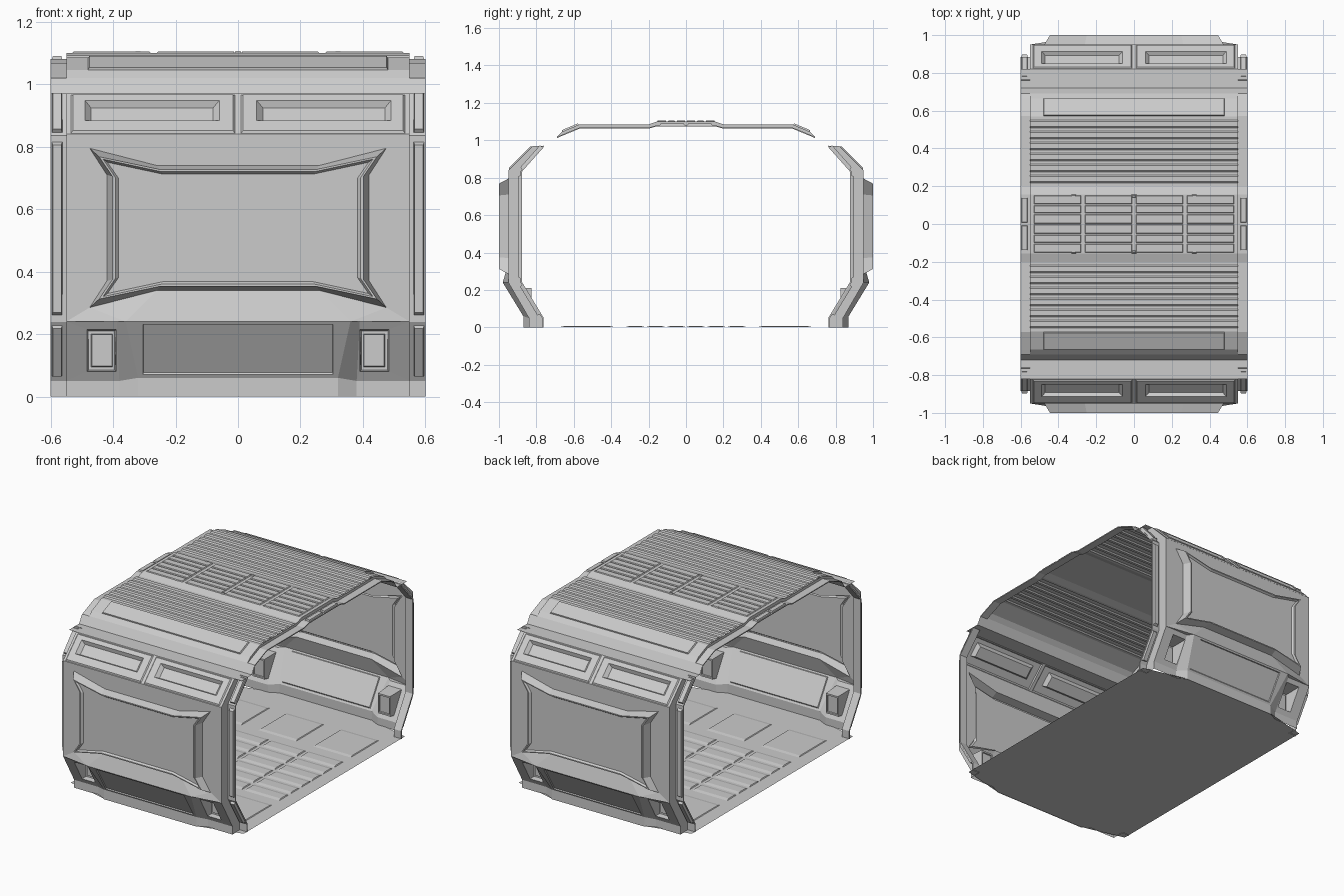
import bpy, bmesh
from mathutils import Vector

if "Cube" in bpy.data.objects:
    bpy.data.objects.remove(bpy.data.objects["Cube"])


def build(name, faces, solid=0):
    """Faces given as point lists; welded, then mirrored to the far side (y)."""
    bm = bmesh.new()
    for f in faces:
        bm.faces.new([bm.verts.new(p) for p in f])
    bmesh.ops.remove_doubles(bm, verts=bm.verts, dist=1e-4)
    bmesh.ops.recalc_face_normals(bm, faces=bm.faces)
    me = bpy.data.meshes.new(name)
    bm.to_mesh(me)
    bm.free()
    ob = bpy.data.objects.new(name, me)
    bpy.context.collection.objects.link(ob)
    if solid:
        m = ob.modifiers.new("thickness", 'SOLIDIFY')
        m.thickness, m.offset = solid, 0
    m = ob.modifiers.new("mirror", 'MIRROR')
    m.use_axis = (False, True, False)
    return ob


def sheet(prof, x0, x1):
    """Profile of (y, z) points swept along x."""
    return [[(x0, *a), (x1, *a), (x1, *b), (x0, *b)] for a, b in zip(prof, prof[1:])]


def side(outer, inner, x):
    """Flat end face between two profiles at one x."""
    return [[(x, *o1), (x, *o2), (x, *i2), (x, *i1)]
            for o1, o2, i1, i2 in zip(outer, outer[1:], inner, inner[1:])]


def bridge(loops, cap=True):
    """Join successive point loops, closing the last one."""
    out = []
    for A, B in zip(loops, loops[1:]):
        n = len(A)
        out += [[A[i], A[(i + 1) % n], B[(i + 1) % n], B[i]] for i in range(n)]
    return out + ([loops[-1]] if cap else [])


def panel(a, b, rects):
    """Nested rectangles (x0, x1, s0, s1, depth) on the plane from a to b (y, z)."""
    a, b = Vector(a), Vector(b)
    t = (b - a).normalized()
    n = Vector((-t.y, t.x))
    loops = []
    for x0, x1, s0, s1, d in rects:
        p, q = a + (b - a) * s0 + n * d, a + (b - a) * s1 + n * d
        loops.append([(x0, *p), (x1, *p), (x1, *q), (x0, *q)])
    return bridge(loops)


def plate(a, b, x0, x1, s0, s1, h, bev=0.004):
    """Thin raised plate with chamfered edge."""
    return panel(a, b, [(x0, x1, s0, s1, 0), (x0 + bev, x1 - bev, s0 + .02, s1 - .02, h)])


# Shared cross-sections (y, z)
wall_out = [(-.84, 0), (-.84, .05), (-.95, .24), (-.95, .84), (-.82, .97)]
wall_in = [(-.765, 0), (-.765, .05), (-.88, .24), (-.88, .835), (-.76, .97)]
roof_out = [(-.69, 1.02), (-.665, 1.045), (-.57, 1.085), (-.2, 1.085), (-.155, 1.1), (0, 1.1)]
roof_in = [(-.69, 1.015), (-.665, 1.026), (-.57, 1.065), (-.2, 1.065), (-.155, 1.078), (0, 1.078)]

# Star-cornered window bay pushed out of the wall
def star(cx, cz, tx, tz, sx, sz, y):
    zc = .54
    q = [(sx, sz), (cx, cz), (tx, tz)]
    pts = [(x, z) for x, z in q] + [(-x, z) for x, z in q[::-1]]
    pts += [(-x, -z) for x, z in q] + [(x, -z) for x, z in q[::-1]]
    return [(x, y, zc + z) for x, z in pts]

s0 = star(.475, .255, .26, .2, .42, .17, -.95)
s1 = star(.445, .228, .25, .187, .402, .165, -1.0)
s2 = star(.432, .22, .245, .18, .393, .162, -1.0)
s3 = star(.418, .21, .24, .172, .382, .158, -.988)
build("window_bay", bridge([s0, s1, s2, s3]))

# Main wall around the window, with the sill sloping out below it
tr, tl, br, bl = (.55, -.95, .84), (-.55, -.95, .84), (.55, -.95, .24), (-.55, -.95, .24)
kr, kl = (.36, -.98, .24), (-.36, -.98, .24)
build("wall_panel", [
    [tl, tr, s0[1], s0[2], s0[3], s0[4]],
    [tr, br, s0[10], s0[11], s0[0], s0[1]],
    [tl, s0[4], s0[5], s0[6], s0[7], bl]])
build("window_sill", [
    [kl, kr, s0[9], s0[8]],
    [kr, s0[10], s0[9]], [kl, s0[8], s0[7]],
    [kr, br, s0[10]], [kl, s0[7], bl]])

# Lower kick panel: raised centre with an inset
lo, hi = (-.87, .06), (-.98, .24)
faces = panel(lo, hi, [(-.32, .32, 0, 1, 0), (-.305, .305, .06, .95, 0),
                       (-.302, .302, .08, .93, -.006)])
faces += sheet([(-.87, 0), lo], -.32, .32)
for s in (1, -1):
    faces += [[(s * .32, *lo), (s * .32, *hi), (s * .36, *hi)],
              [(s * .32, *lo), (s * .36, *hi), (s * .39, -.95, .24), (s * .38, -.84, .05)],
              [(s * .36, *hi), (s * .55, -.95, .24), (s * .39, -.95, .24)],
              [(s * .32, *lo), (s * .38, -.84, .05), (s * .38, -.84, 0), (s * .32, -.87, 0)]]
build("kick_panel", faces)

# Niches sunk into the kick panel ends, visible as boxes inside
faces = []
for s in (1, -1):
    def rect(x0, x1, z0, z1, y0, y1):
        return [(s * x0, y0, z0), (s * x1, y0, z0), (s * x1, y1, z1), (s * x0, y1, z1)]
    faces += bridge([
        [(s * .38, -.84, .05), (s * .55, -.84, .05), (s * .55, -.95, .24), (s * .39, -.95, .24)],
        rect(.39, .483, .08, .215, -.857, -.935),
        rect(.395, .478, .085, .21, -.825, -.825),
        rect(.402, .47, .095, .2, -.825, -.825),
        rect(.404, .468, .097, .198, -.832, -.832)])
    faces += sheet([(-.84, 0), (-.84, .05)], s * .38, s * .55)
build("niches", faces)

# Upper sloping panels with recessed slots
a, b = wall_out[3], wall_out[4]
faces = []
for x0, x1 in ((-.55, 0), (0, .55)):
    l, r = (.015, .01) if x0 < 0 else (.01, .015)
    faces += panel(a, b, [(x0, x1, 0, 1, 0), (x0 + l, x1 - r, .02, .97, 0),
                          (x0 + l + .006, x1 - r - .006, .06, .94, .006),
                          (x0 + .06, x1 - .06, .31, .8, .006),
                          (x0 + .08, x1 - .08, .36, .72, -.014)])
build("upper_panels", faces)

# Ledge and upstand joining wall to roof
build("ledge", sheet([(-.82, .97), (-.72, .97), (-.69, 1.02)], -.6, .6))

# End frames: side faces plus inner flange and covers
for tag, s in (("right", 1), ("left", -1)):
    build("wall_end_" + tag, side(wall_out, wall_in, s * .55))
    build("roof_end_" + tag, side(roof_out, roof_in, s * .55))
    build("wall_flange_" + tag, sheet(wall_in, s * .55, s * .6), .008)
    build("roof_flange_" + tag, sheet(roof_in, s * .55, s * .6), .006)
    x0, x1 = sorted((s * .562, s * .597))
    covers = []
    for i, u, v in ((1, .1, .95), (2, .03, .97), (3, .05, .95)):
        covers += plate(wall_in[i], wall_in[i + 1], x0, x1, u, v, .018)
    covers += plate(roof_in[4], roof_in[5], x0, x1, .1, .95, .012)
    build("flange_covers_" + tag, covers)

# Ribbed roof skin
prof = roof_out[:3]
n = 6
for i in range(n):
    y = -.55 + i * .058
    prof += [(y, 1.085), (y + .008, 1.092), (y + .034, 1.092), (y + .042, 1.085)]
prof += roof_out[3:]
build("roof_skin", sheet(prof, -.55, .55))
build("roof_side_plate", plate(roof_out[1], roof_out[2], -.48, .48, .02, .97, .008))

# Raised plates along the roof ridge, with small clips
faces = []
for i in range(4):
    x = -.54 + i * .27
    r = (x + .01, x + .26)
    for u, v in ((.02, .32), (.37, .63), (.68, .98)):
        faces += plate((-.155, 1.1), (0, 1.1), *r, u, v, .005)
for x in (-.32, 0, .32):
    faces += plate((-.155, 1.1), (0, 1.1), x - .012, x + .012, .0, .1, .006)
build("roof_ridge_plates", faces)

# Floor deck and its inset plates
z = .003
build("floor", [[(-.6, 0, z), (.6, 0, z), (.6, -.8, z), (.32, -.87, z), (-.32, -.87, z), (-.6, -.8, z)]])
faces = []
f0, f1 = (-1, z), (0, z)
for x in (-.38, 0, .38):
    faces += plate(f0, f1, x - .13, x + .13, .33, .61, .004)
for i in range(4):
    x = -.39 + i * .26
    for s in (.68, .79, .9):
        faces += plate(f0, f1, x - .12, x + .12, s, s + .095, .005)
build("floor_plates", faces)
